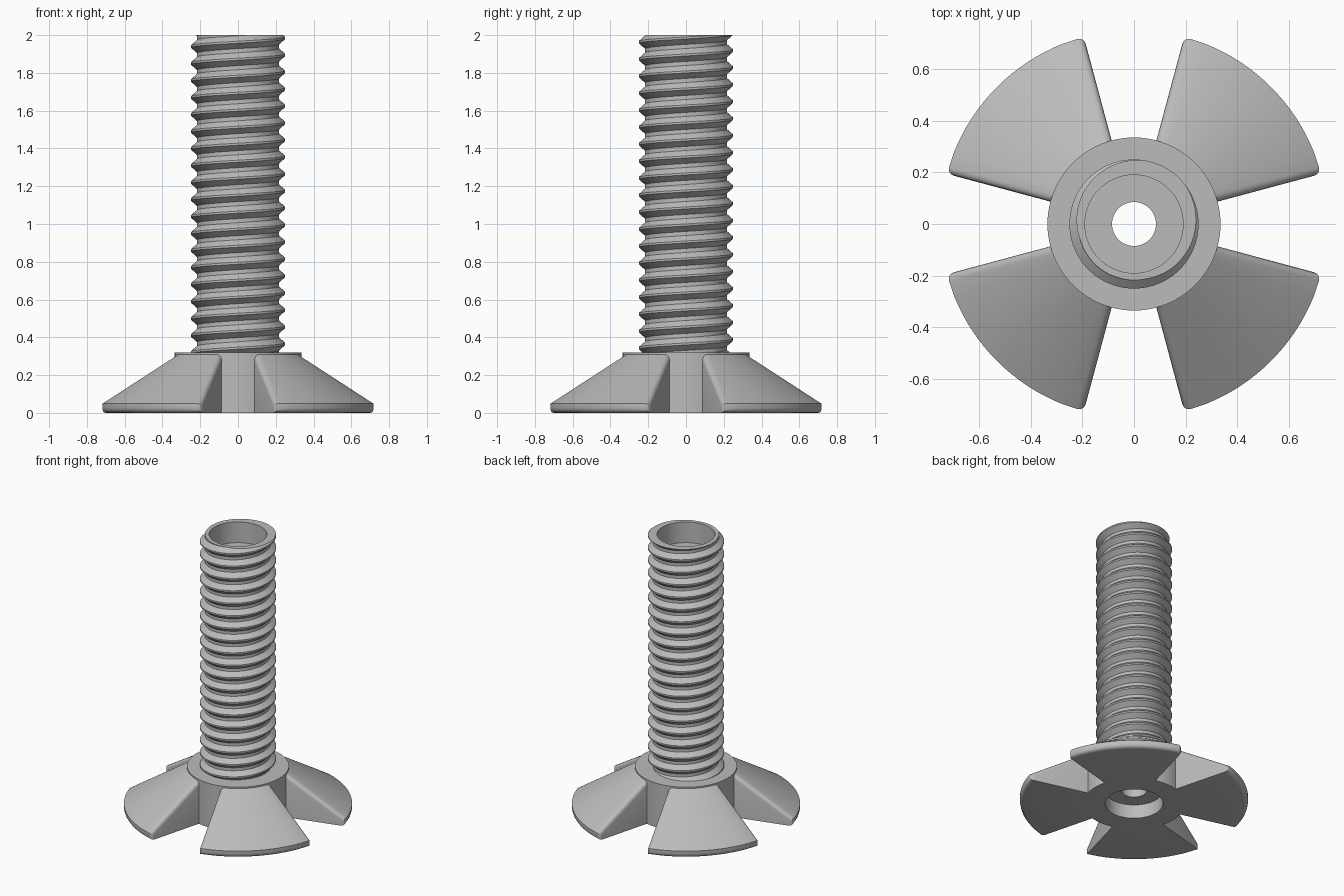
import bpy, bmesh
from math import radians, cos, sin, pi, tau

cube = bpy.data.objects.get("Cube")
if cube:
    bpy.data.objects.remove(cube, do_unlink=True)

gray = bpy.data.materials.new("plain gray")
gray.use_nodes = True
gray.diffuse_color = (0.5, 0.5, 0.5, 1)
gray.node_tree.nodes["Principled BSDF"].inputs["Base Color"].default_value = (0.5, 0.5, 0.5, 1)

HUB_R, HUB_TOP = 0.335, 0.32
BORE_R, HOLE_R = 0.19, 0.085
RECESS_FLOOR, SOCKET_ROOF = 1.85, 0.10
TOP = 2.0
PITCH, CREST, ROOT = 0.09, 0.25, 0.217
CREST_Z = 1.985          # height of a crest on the +x side
STEPS = 96


def polar(r, a, z):
    return (r * cos(a), r * sin(a), z)


def finish(name, bm, angle=30):
    bmesh.ops.recalc_face_normals(bm, faces=bm.faces)
    mesh = bpy.data.meshes.new(name)
    bm.to_mesh(mesh)
    bm.free()
    mesh.materials.append(gray)
    ob = bpy.data.objects.new(name, mesh)
    bpy.context.collection.objects.link(ob)
    bpy.ops.object.select_all(action='DESELECT')
    ob.select_set(True)
    bpy.context.view_layer.objects.active = ob
    bpy.ops.object.shade_smooth_by_angle(angle=radians(angle))
    return ob


def sweep(name, column):
    """Skin the profile returned by column(angle) around the z axis."""
    bm = bmesh.new()
    cols = []
    for i in range(STEPS + 1):
        a = tau * i / STEPS
        cols.append([bm.verts.new(polar(r, a, z)) for r, z in column(a)])
    for c, d in zip(cols, cols[1:]):
        for j in range(len(c) - 1):
            bm.faces.new((c[j], d[j], d[j + 1], c[j + 1]))
    bmesh.ops.remove_doubles(bm, verts=bm.verts, dist=1e-5)
    return finish(name, bm)


# Threaded rod: one right-handed helix, flat cut ends, recess and through hole
FLAT, FOOT = 0.06, 0.38   # half crest width and start of root, in pitches


def thread_radius(z, a):
    f = ((z - CREST_Z) / PITCH - a / tau) % 1.0
    f = min(f, 1 - f)
    t = min(max((f - FLAT) / (FOOT - FLAT), 0), 1)
    return CREST + (ROOT - CREST) * t


def rod_column(a):
    pts = []
    for k in range(-21, 3):
        for f in (-FLAT, FLAT, FOOT, 1 - FOOT):
            z = CREST_Z + PITCH * (k + f + a / tau)
            z = min(max(z, HUB_TOP), TOP)
            pts.append((thread_radius(z, a), z))
    return pts + [(BORE_R, TOP), (BORE_R, RECESS_FLOOR),
                  (HOLE_R, RECESS_FLOOR), (HOLE_R, SOCKET_ROOF)]


sweep("threaded_rod", rod_column)

# Hub with a round socket underneath
sweep("hub", lambda a: [(HOLE_R, SOCKET_ROOF), (BORE_R, SOCKET_ROOF), (BORE_R, 0),
                        (HUB_R, 0), (HUB_R, HUB_TOP), (BORE_R, HUB_TOP)])


# Four sloping wedge fins with rounded edges
def fin(name, centre):
    bm = bmesh.new()
    half, end = radians(30), radians(23)
    n = 16
    angles = [-half] + [-end + 2 * end * i / n for i in range(n + 1)] + [half]
    profile = [(0.325, 0), (0.75, 0), (0.75, 0.05), (0.325, 0.316)]
    cols = [[bm.verts.new(polar(r, centre + a, z)) for r, z in profile] for a in angles]
    for c, d in zip(cols, cols[1:]):
        for j in range(4):
            k = (j + 1) % 4
            bm.faces.new((c[j], d[j], d[k], c[k]))
    bm.faces.new(cols[0])
    bm.faces.new(cols[-1])
    bmesh.ops.recalc_face_normals(bm, faces=bm.faces)
    pairs = [(c[1], d[1]) for c, d in zip(cols, cols[1:])]
    for c in (cols[0], cols[-1]):
        pairs += [(c[1], c[2]), (c[2], c[3])]
    edges = [bm.edges.get(p) for p in pairs]
    bmesh.ops.bevel(bm, geom=edges, offset=0.028, segments=4, profile=0.5,
                    affect='EDGES', clamp_overlap=False)
    finish(name, bm, 25)


for i, side in enumerate(("back_left", "back_right", "front_right", "front_left")):
    fin(side + "_fin", pi / 4 + i * pi / 2)
